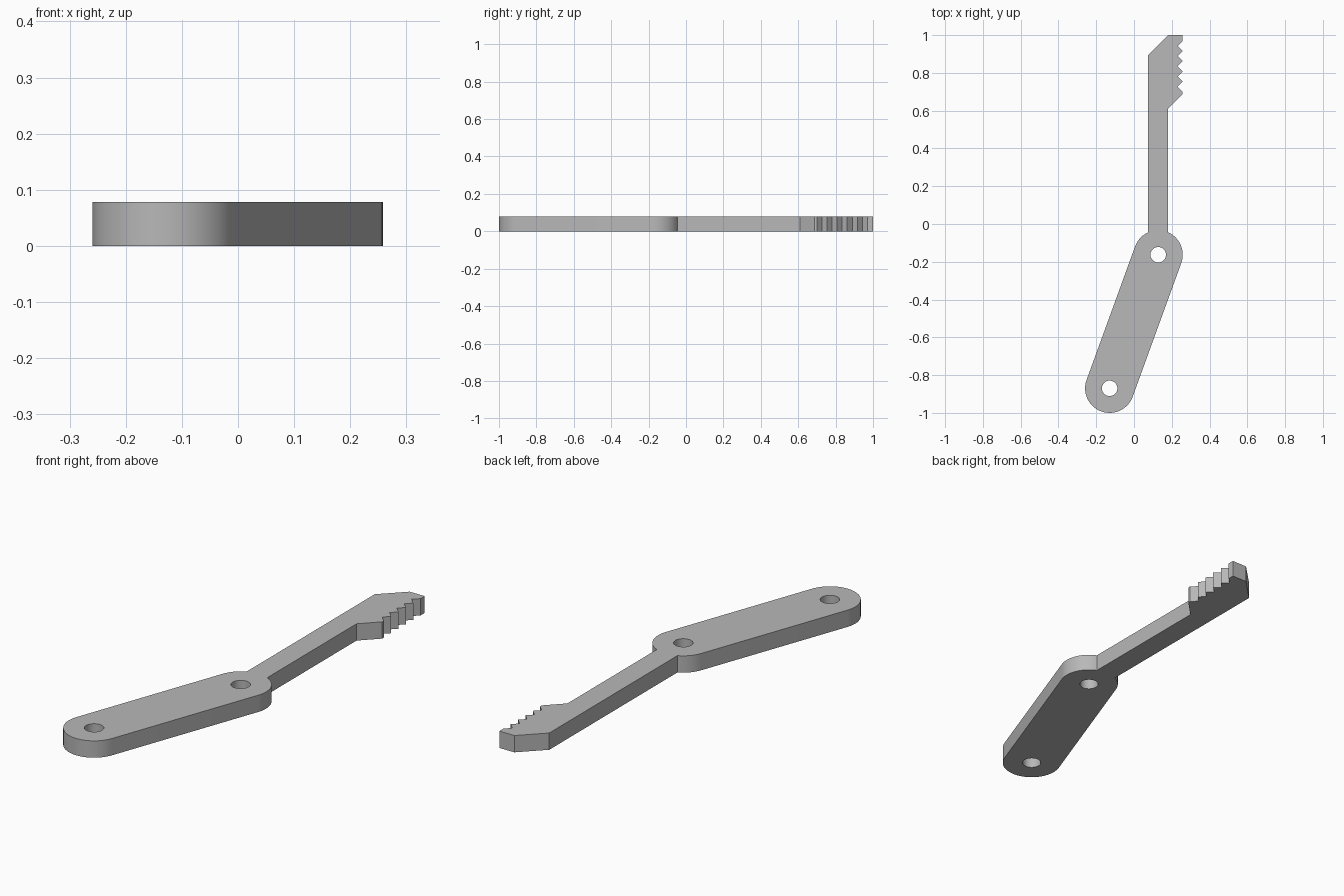
import bpy, bmesh, math
from mathutils import Vector

cube = bpy.data.objects.get("Cube")
if cube:
    bpy.data.objects.remove(cube, do_unlink=True)

THICK = 0.078
R, HOLE_R = 0.13, 0.041
LOW = Vector((-0.129, -0.87))
TOP = Vector((0.128, -0.163))
HALF_ARM = 0.053
EDGE = 0.258          # toothed side of the head
PITCH = 0.054

mat = bpy.data.materials.new("plain grey")
mat.use_nodes = True
grey = (0.48, 0.48, 0.48, 1)
mat.diffuse_color = grey
mat.node_tree.nodes["Principled BSDF"].inputs["Base Color"].default_value = grey


def arc(centre, r, a, b, n):
    """Points on an arc from angle a to b, both ends included."""
    angles = [a + (b - a) * i / n for i in range(n + 1)]
    return [(centre.x + r * math.cos(t), centre.y + r * math.sin(t)) for t in angles]


def plate(name, loops):
    """Fill closed outlines (later ones become holes) and thicken them upward."""
    bm = bmesh.new()
    for pts in loops:
        vs = [bm.verts.new((x, y, 0)) for x, y in pts]
        for i, v in enumerate(vs):
            bm.edges.new((v, vs[(i + 1) % len(vs)]))
    bmesh.ops.triangle_fill(bm, edges=bm.edges[:], use_beauty=True, use_dissolve=False)
    top = bmesh.ops.extrude_face_region(bm, geom=bm.faces[:], use_keep_orig=True)["geom"]
    bmesh.ops.translate(bm, vec=(0, 0, THICK),
                        verts=[g for g in top if isinstance(g, bmesh.types.BMVert)])
    bmesh.ops.recalc_face_normals(bm, faces=bm.faces[:])
    mesh = bpy.data.meshes.new(name)
    bm.to_mesh(mesh)
    bm.free()
    mesh.materials.append(mat)
    obj = bpy.data.objects.new(name, mesh)
    bpy.context.collection.objects.link(obj)
    return obj


# Link body: rounded ends, upper end broken by the arm
quarter = math.pi / 2
tilt = math.atan2(TOP.y - LOW.y, TOP.x - LOW.x)
join = math.acos(HALF_ARM / R)
outline = arc(LOW, R, tilt + quarter, tilt + 3 * quarter, 32)
outline += arc(TOP, R, tilt - quarter, join, 16)

# Arm and toothed head
right, left = TOP.x + HALF_ARM, TOP.x - HALF_ARM
outline += [(right, 0.61), (EDGE, 0.688)]
for i in range(6):
    y = 0.7 + i * PITCH
    outline.append((EDGE, y))
    if i < 5:
        outline.append((EDGE - PITCH / 2, y + PITCH / 2))
outline += [(EDGE, 1), (right, 1), (left, 0.895)]
outline += arc(TOP, R, math.pi - join, tilt + quarter, 8)

# Pivot holes
holes = [arc(c, HOLE_R, 0, math.tau, 32)[:-1] for c in (LOW, TOP)]

lever = plate("toothed_lever", [outline] + holes)
bpy.ops.object.select_all(action="DESELECT")
lever.select_set(True)
bpy.context.view_layer.objects.active = lever
bpy.ops.object.shade_smooth_by_angle(angle=math.radians(30))
